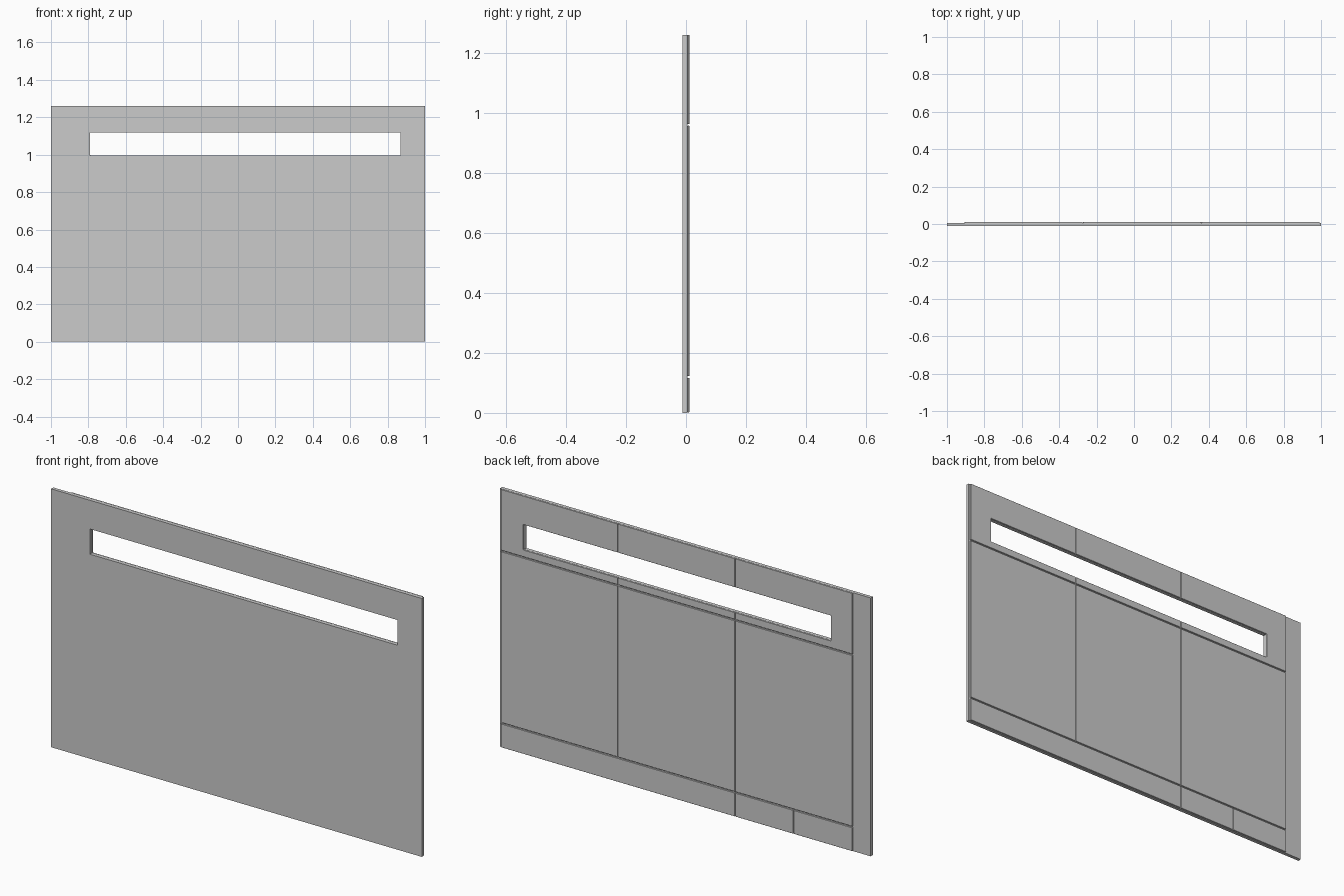
import bpy

if "Cube" in bpy.data.objects:
    bpy.data.objects.remove(bpy.data.objects["Cube"])

Y_FRONT, Y_MID, Y_BACK = -0.012, 0.005, 0.0115
GAP = 0.003                      # half the seam between back panels


def box(name, x0, x1, y0, y1, z0, z1):
    bpy.ops.mesh.primitive_cube_add(
        size=1, location=((x0 + x1) / 2, (y0 + y1) / 2, (z0 + z1) / 2))
    ob = bpy.context.object
    ob.name = name
    ob.scale = (x1 - x0, y1 - y0, z1 - z0)
    bpy.ops.object.transform_apply(location=True, rotation=False, scale=True)
    return ob


def cut_slot(ob):
    mod = ob.modifiers.new("slot", 'BOOLEAN')
    mod.operation = 'DIFFERENCE'
    mod.solver = 'EXACT'
    mod.object = cutter
    bpy.context.view_layer.objects.active = ob
    bpy.ops.object.modifier_apply(modifier=mod.name)


def soften(ob):
    bev = ob.modifiers.new("edge", 'BEVEL')
    bev.width = 0.001
    bev.segments = 1
    bev.limit_method = 'ANGLE'


# Long window slot shared by the front sheet and the upper back panels
cutter = box("slot_cutter", -0.79, 0.87, -0.1, 0.1, 0.997, 1.12)
cutter.hide_render = True

# Front sheet
cut_slot(box("front_sheet", -1, 1, Y_FRONT, Y_MID, 0, 1.26))

# Upper and main rows: three equal panels each
columns = [-0.907, -0.273, 0.36, 0.993]
for i, (xa, xb) in enumerate(zip(columns, columns[1:])):
    x0, x1 = xa + GAP / 2, xb - GAP / 2
    upper = box(f"upper_panel_{i}", x0, x1, Y_MID, Y_BACK, 0.96 + GAP, 1.26)
    cut_slot(upper)
    soften(upper)
    soften(box(f"main_panel_{i}", x0, x1, Y_MID, Y_BACK, 0.12 + GAP, 0.96 - GAP))

# Bottom row: two short strips and one long strip
strips = [-0.907, -0.588, -0.273, 0.993]
for i, (xa, xb) in enumerate(zip(strips, strips[1:])):
    soften(box(f"base_strip_{i}", xa + GAP / 2, xb - GAP / 2,
               Y_MID, Y_BACK, 0.002, 0.12 - GAP))

bpy.data.objects.remove(cutter, do_unlink=True)
